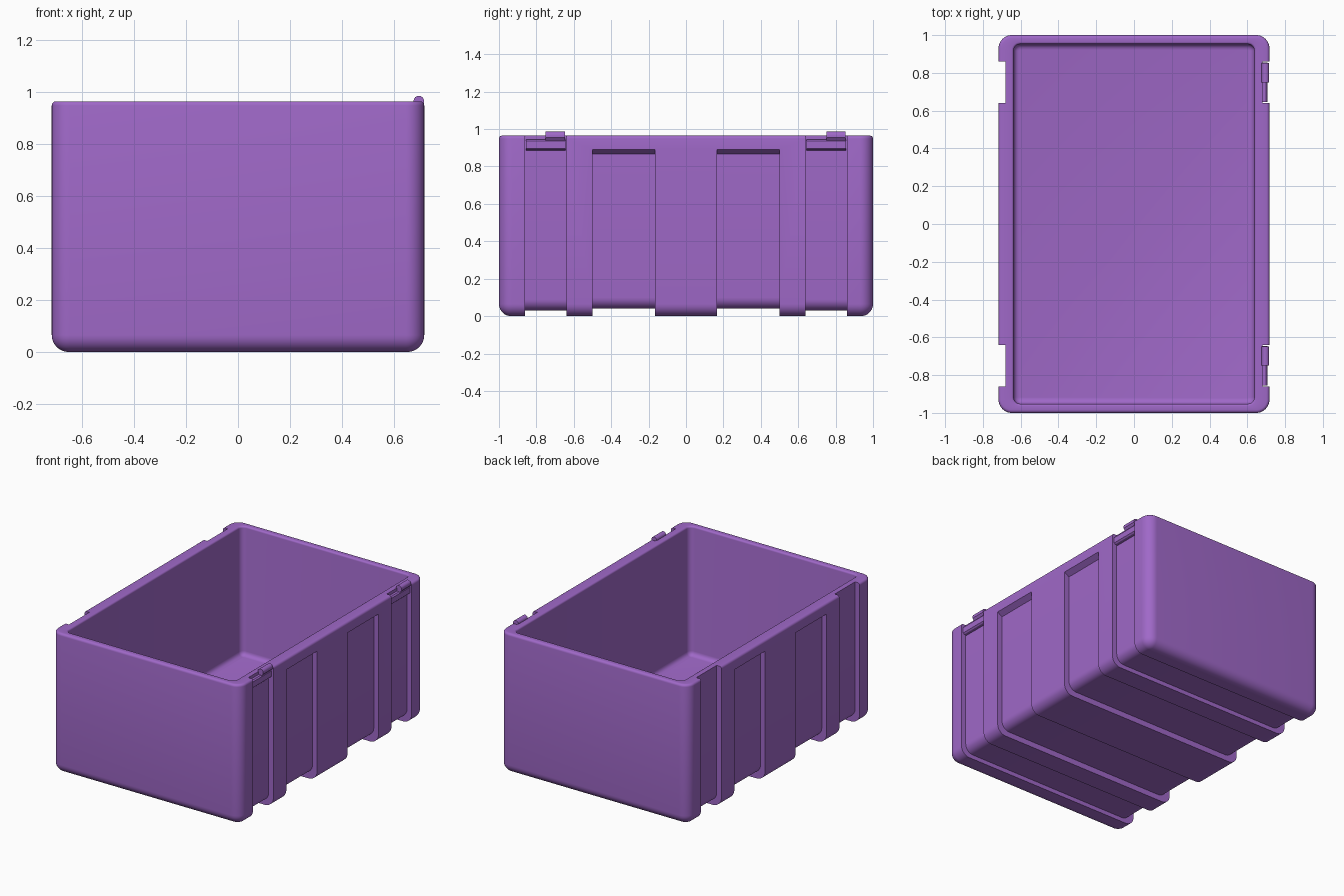
import bpy, bmesh
from math import sin, cos, pi, radians

if "Cube" in bpy.data.objects:
    bpy.data.objects.remove(bpy.data.objects["Cube"])

HX, HY, H = 0.717, 1.0, 0.965
N = 10  # steps per rounded corner

violet = bpy.data.materials.new("violet_plastic")
violet.diffuse_color = (0.35, 0.14, 0.58, 1)
violet.use_nodes = True
violet.node_tree.nodes["Principled BSDF"].inputs["Base Color"].default_value = violet.diffuse_color


def make_object(name, bm):
    bmesh.ops.recalc_face_normals(bm, faces=bm.faces)
    mesh = bpy.data.meshes.new(name)
    bm.to_mesh(mesh)
    bm.free()
    ob = bpy.data.objects.new(name, mesh)
    bpy.context.collection.objects.link(ob)
    mesh.materials.append(violet)
    return ob


def smooth(ob):
    bpy.ops.object.select_all(action='DESELECT')
    bpy.context.view_layer.objects.active = ob
    ob.select_set(True)
    bpy.ops.object.shade_smooth_by_angle(angle=radians(30))


def ring(bm, inset, r, z):
    """Rounded rectangle loop, inset from the outer wall (x inset, y inset)."""
    hx, hy = HX - inset[0], HY - inset[1]
    verts = []
    for q, (sx, sy) in enumerate([(1, 1), (-1, 1), (-1, -1), (1, -1)]):
        for i in range(N + 1):
            a = (q + i / N) * pi / 2
            verts.append(bm.verts.new((sx * (hx - r) + r * cos(a), sy * (hy - r) + r * sin(a), z)))
    return verts


def extrude_profile(bm, pts, y0, y1):
    """Prism from an x-z profile running along y."""
    a = [bm.verts.new((x, y0, z)) for x, z in pts]
    b = [bm.verts.new((x, y1, z)) for x, z in pts]
    bm.faces.new(a)
    bm.faces.new(b[::-1])
    for i in range(len(pts)):
        j = (i + 1) % len(pts)
        bm.faces.new((a[i], b[i], b[j], a[j]))


# Tub: rings lofted up the outside, over the rim and down to the inner floor
bm = bmesh.new()
R, TOP, WX, WY, FLOOR = 0.065, 0.016, 0.08, 0.048, 0.08
rings = []
steps = [i / 8 * pi / 2 for i in range(9)]
for a in steps:
    d = R * (1 - sin(a))
    rings.append(ring(bm, (d, d), 0.07 - d, R * (1 - cos(a))))
for a in steps[::2]:
    d = TOP * (1 - cos(a))
    rings.append(ring(bm, (d, d), 0.07 - d, H - TOP + TOP * sin(a)))
for a in steps[::2]:
    d = -0.012 * (1 - sin(a))
    rings.append(ring(bm, (WX + d, WY + d), 0.035 - d, H - 0.012 * (1 - cos(a))))
for a in steps[::2]:
    d = 0.03 * (1 - cos(a))
    rings.append(ring(bm, (WX + d, WY + d), 0.035 - d, FLOOR + 0.03 * (1 - sin(a))))
for lo, hi in zip(rings, rings[1:]):
    for i in range(len(lo)):
        j = (i + 1) % len(lo)
        bm.faces.new((lo[i], lo[j], hi[j], hi[i]))
bm.faces.new(rings[0][::-1])
bm.faces.new(rings[-1])
bmesh.ops.remove_doubles(bm, verts=bm.verts, dist=1e-5)
tub = make_object("tub", bm)


# Recessed bands wrapping both sides and the underside
def band_profile(top, wall_x, base, slope):
    r = 0.06
    half = [(0.9, top), (HX + 0.002, top), (wall_x, top - slope)]
    for i in range(9):
        a = i / 8 * pi / 2
        half.append((wall_x - r + r * cos(a), base + r - r * sin(a)))
    return half + [(-x, z) for x, z in reversed(half)] + [(-0.9, -0.2), (0.9, -0.2)]


bm = bmesh.new()
for s in (-1, 1):
    extrude_profile(bm, band_profile(1.1, 0.681, 0.03, 0.0), s * 0.64, s * 0.86)
    extrude_profile(bm, band_profile(0.892, 0.681, 0.04, 0.025), s * 0.165, s * 0.50)
cutter = make_object("band_cutter", bm)
cutter.hide_render = True
mod = tub.modifiers.new("bands", 'BOOLEAN')
mod.operation = 'DIFFERENCE'
mod.solver = 'EXACT'
mod.object = cutter
bpy.context.view_layer.objects.active = tub
bpy.ops.object.modifier_apply(modifier=mod.name)
bpy.data.objects.remove(cutter)
smooth(tub)

# Hinges on the right rim: a mounting block with a round knuckle on one half
block = [(0.675, 0.885), (0.697, 0.889), (0.706, 0.897), (0.706, 0.936), (0.698, 0.944), (0.675, 0.944)]
knuckle = [(0.696 + 0.02 * cos(a), 0.966 + 0.02 * sin(a)) for a in [i * pi / 12 for i in range(15)]]
knuckle += [(0.676, 0.94), (0.704, 0.94), (0.716, 0.955)]
for name, y in (("front_hinge", -0.75), ("back_hinge", 0.75)):
    bm = bmesh.new()
    extrude_profile(bm, block, y - 0.105, y + 0.105)
    extrude_profile(bm, knuckle, y, y + 0.102)
    smooth(make_object(name, bm))
